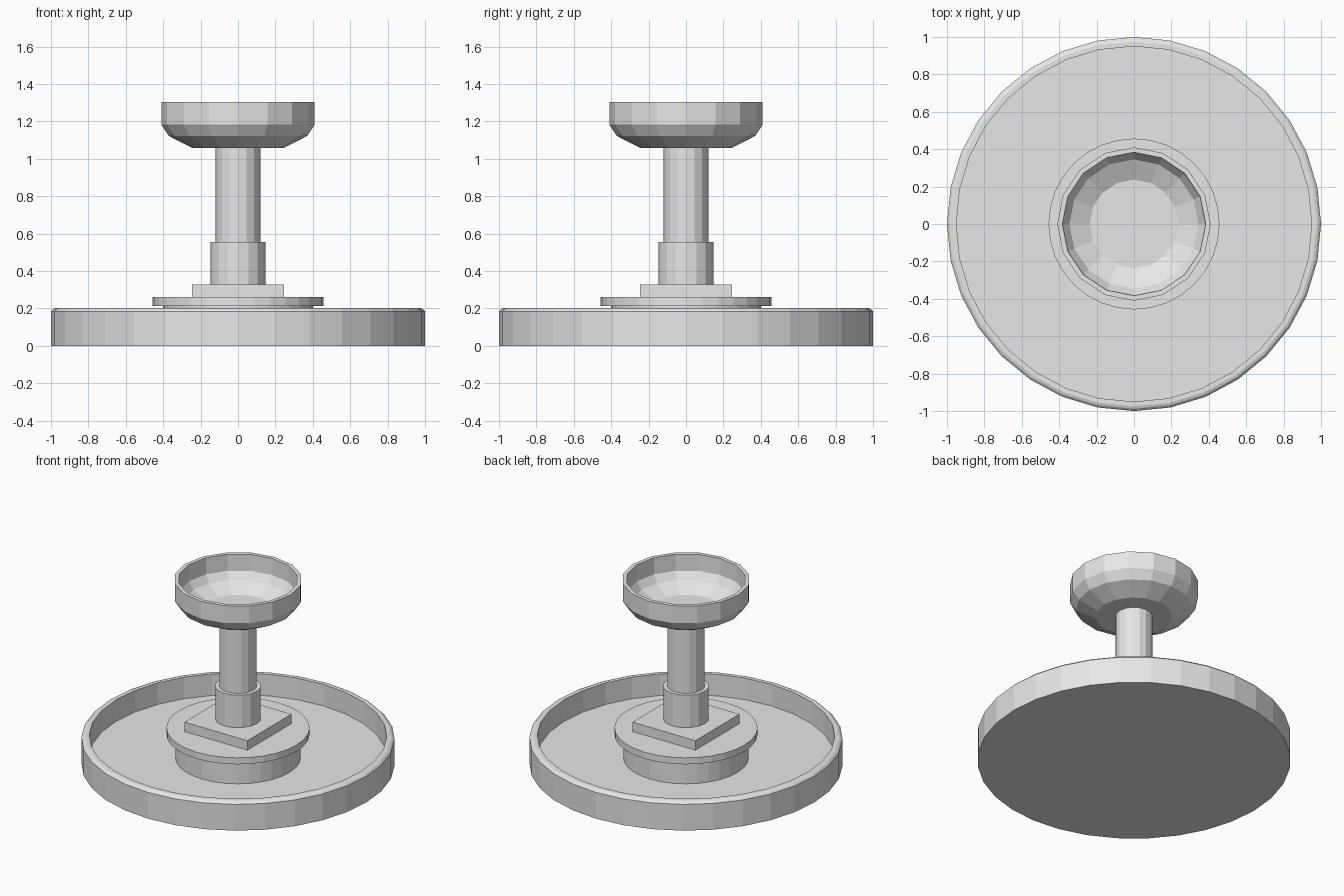
import bpy, bmesh, math

if "Cube" in bpy.data.objects:
    bpy.data.objects.remove(bpy.data.objects["Cube"])

stone = bpy.data.materials.new("pale_stone")
stone.diffuse_color = (0.8, 0.8, 0.8, 1)
stone.use_nodes = True
stone.node_tree.nodes["Principled BSDF"].inputs["Base Color"].default_value = stone.diffuse_color


def finish(name, bm):
    bmesh.ops.recalc_face_normals(bm, faces=bm.faces)
    mesh = bpy.data.meshes.new(name)
    bm.to_mesh(mesh)
    bm.free()
    mesh.materials.append(stone)
    obj = bpy.data.objects.new(name, mesh)
    bpy.context.collection.objects.link(obj)
    return obj


def lathe(name, profile, sides):
    """Turn (radius, height) points around z; both ends are capped."""
    bm = bmesh.new()
    rings = []
    for r, z in profile:
        rings.append([bm.verts.new((r * math.cos(2 * math.pi * i / sides),
                                    r * math.sin(2 * math.pi * i / sides), z))
                      for i in range(sides)])
    for a, b in zip(rings, rings[1:]):
        for i in range(sides):
            j = (i + 1) % sides
            bm.faces.new((a[i], a[j], b[j], b[i]))
    bm.faces.new(rings[0])
    bm.faces.new(rings[-1])
    return finish(name, bm)


# Lower basin with softened rim and recessed floor
lathe("lower_basin", [(1, 0), (1, 0.185), (0.988, 0.197), (0.975, 0.202),
                      (0.95, 0.202), (0.95, 0.05)], 32)

# Pedestal foot and overhanging disc
lathe("pedestal_foot", [(0.4, 0.05), (0.4, 0.214)], 32)
lathe("pedestal_disc", [(0.457, 0.214), (0.457, 0.26)], 32)

# Square plinth
bm = bmesh.new()
bmesh.ops.create_cube(bm, size=1)
bmesh.ops.scale(bm, vec=(0.49, 0.49, 0.068), verts=bm.verts)
bmesh.ops.translate(bm, vec=(0, 0, 0.293), verts=bm.verts)
finish("square_plinth", bm)

# Column with collar
lathe("column_collar", [(0.147, 0.326), (0.147, 0.556)], 16)
lathe("column", [(0.12, 0.55), (0.12, 1.065)], 16)

# Upper bowl, hollow
lathe("upper_bowl", [(0.246, 1.059), (0.37, 1.122), (0.41, 1.183), (0.41, 1.305),
                     (0.383, 1.305), (0.38, 1.19), (0.345, 1.14), (0.237, 1.085)], 16)
